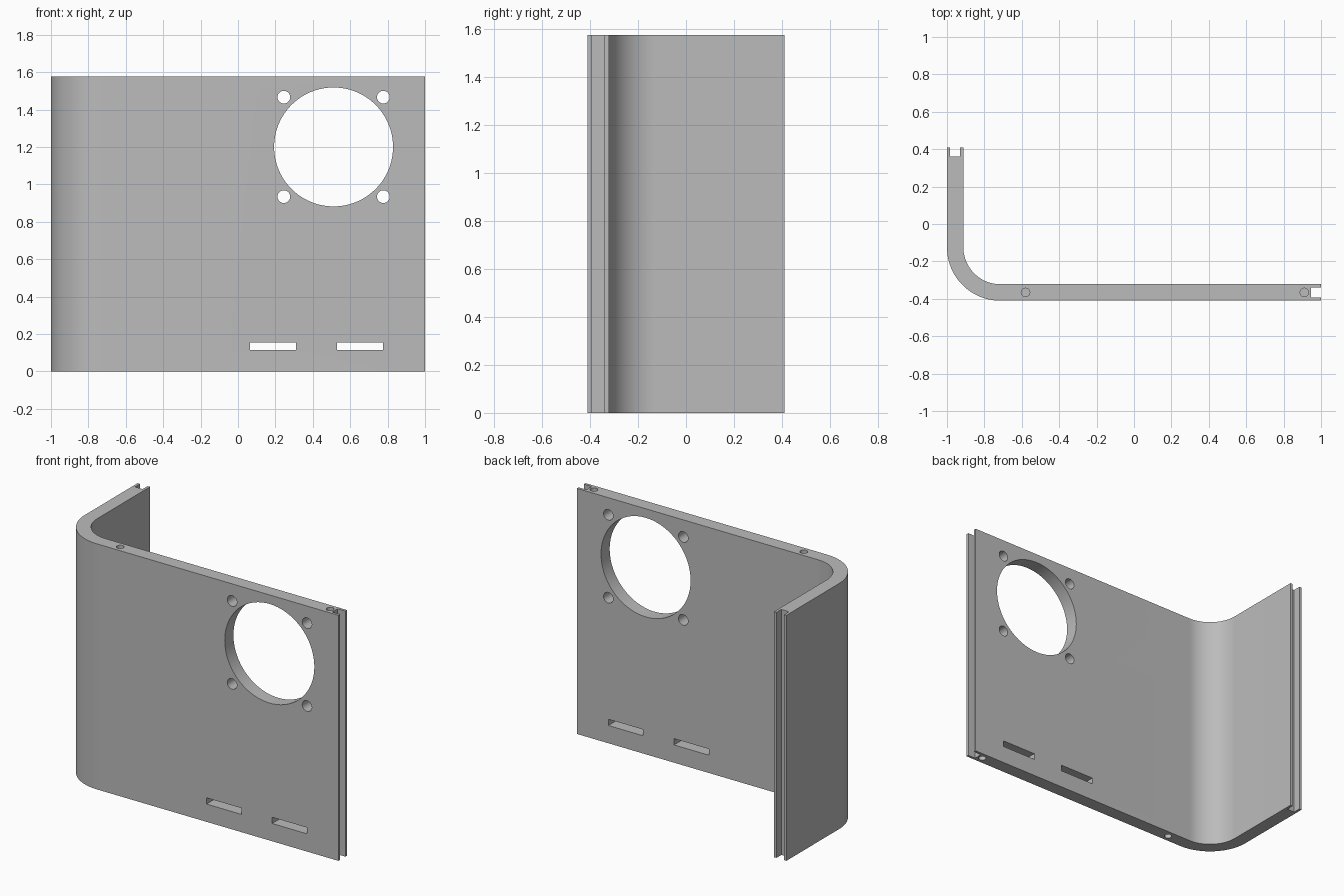
import bpy, bmesh, math
from mathutils import Matrix

cube = bpy.data.objects.get("Cube")
if cube:
    bpy.data.objects.remove(cube, do_unlink=True)

HEIGHT = 1.576
FRONT, BACK = -0.41, -0.322      # faces of the main wall
OUTER, INNER = -1.0, -0.912      # faces of the side wall
SIDE_END = 0.41
MID = (FRONT + BACK) / 2

grey = bpy.data.materials.new("grey")
grey.use_nodes = True
colour = (0.5, 0.5, 0.5, 1)
grey.diffuse_color = colour
grey.node_tree.nodes["Principled BSDF"].inputs["Base Color"].default_value = colour


def make_object(name, bm):
    bmesh.ops.recalc_face_normals(bm, faces=bm.faces)
    mesh = bpy.data.meshes.new(name)
    bm.to_mesh(mesh)
    bm.free()
    mesh.materials.append(grey)
    obj = bpy.data.objects.new(name, mesh)
    bpy.context.collection.objects.link(obj)
    return obj


def arc(cx, cy, radius, start, end, steps=24):
    angles = [math.radians(start + (end - start) * i / steps) for i in range(steps + 1)]
    return [(cx + radius * math.cos(a), cy + radius * math.sin(a)) for a in angles]


# Bent wall profile, with a groove in each free edge
bend_x, bend_y = -0.715, -0.125
profile = arc(bend_x, bend_y, bend_x - OUTER, 180, 270)
profile += [(1, FRONT), (1, -0.393), (0.945, -0.393), (0.945, -0.339), (1, -0.339), (1, BACK)]
profile += arc(bend_x, bend_y, bend_x - INNER, 270, 180)
profile += [(INNER, SIDE_END), (-0.929, SIDE_END), (-0.929, 0.36),
            (-0.983, 0.36), (-0.983, SIDE_END), (OUTER, SIDE_END)]
bm = bmesh.new()
base = bm.faces.new([bm.verts.new((x, y, 0)) for x, y in profile])
top = bmesh.ops.extrude_face_region(bm, geom=[base])["geom"]
bmesh.ops.translate(bm, vec=(0, 0, HEIGHT),
                    verts=[v for v in top if isinstance(v, bmesh.types.BMVert)])
panel = make_object("bent_panel", bm)

# All openings are gathered in one cutter
bm = bmesh.new()


def round_cut(centre, radius, depth, segments, horizontal):
    turn = Matrix.Rotation(math.pi / 2, 4, "X") if horizontal else Matrix()
    bmesh.ops.create_cone(bm, cap_ends=True, segments=segments, radius1=radius,
                          radius2=radius, depth=depth,
                          matrix=Matrix.Translation(centre) @ turn)


# Fan opening and its four screw holes
fan_x, fan_z, pitch = 0.511, 1.2, 0.266
round_cut((fan_x, MID, fan_z), 0.318, 0.3, 96, True)
for sx in (-1, 1):
    for sz in (-1, 1):
        round_cut((fan_x + sx * pitch, MID, fan_z + sz * pitch), 0.034, 0.3, 32, True)

# Two strap slots near the bottom
for x in (0.187, 0.653):
    bmesh.ops.create_cube(bm, size=1, matrix=Matrix.Translation((x, MID, 0.134))
                          @ Matrix.Diagonal((0.247, 0.3, 0.04, 1)))

# Blind screw holes in the top and bottom edges
for x in (-0.58, 0.911):
    for z in (0, HEIGHT):
        round_cut((x, MID, z), 0.023, 0.4, 24, False)

cutter = make_object("opening_cutter", bm)
cutter.hide_render = True

# Cut the openings and bake the result
cut = panel.modifiers.new("openings", "BOOLEAN")
cut.operation, cut.solver, cut.object = "DIFFERENCE", "EXACT", cutter
bpy.ops.object.select_all(action="DESELECT")
bpy.context.view_layer.objects.active = panel
panel.select_set(True)
bpy.ops.object.modifier_apply(modifier=cut.name)
bpy.data.objects.remove(cutter, do_unlink=True)
bpy.ops.object.shade_smooth_by_angle(angle=math.radians(30))
